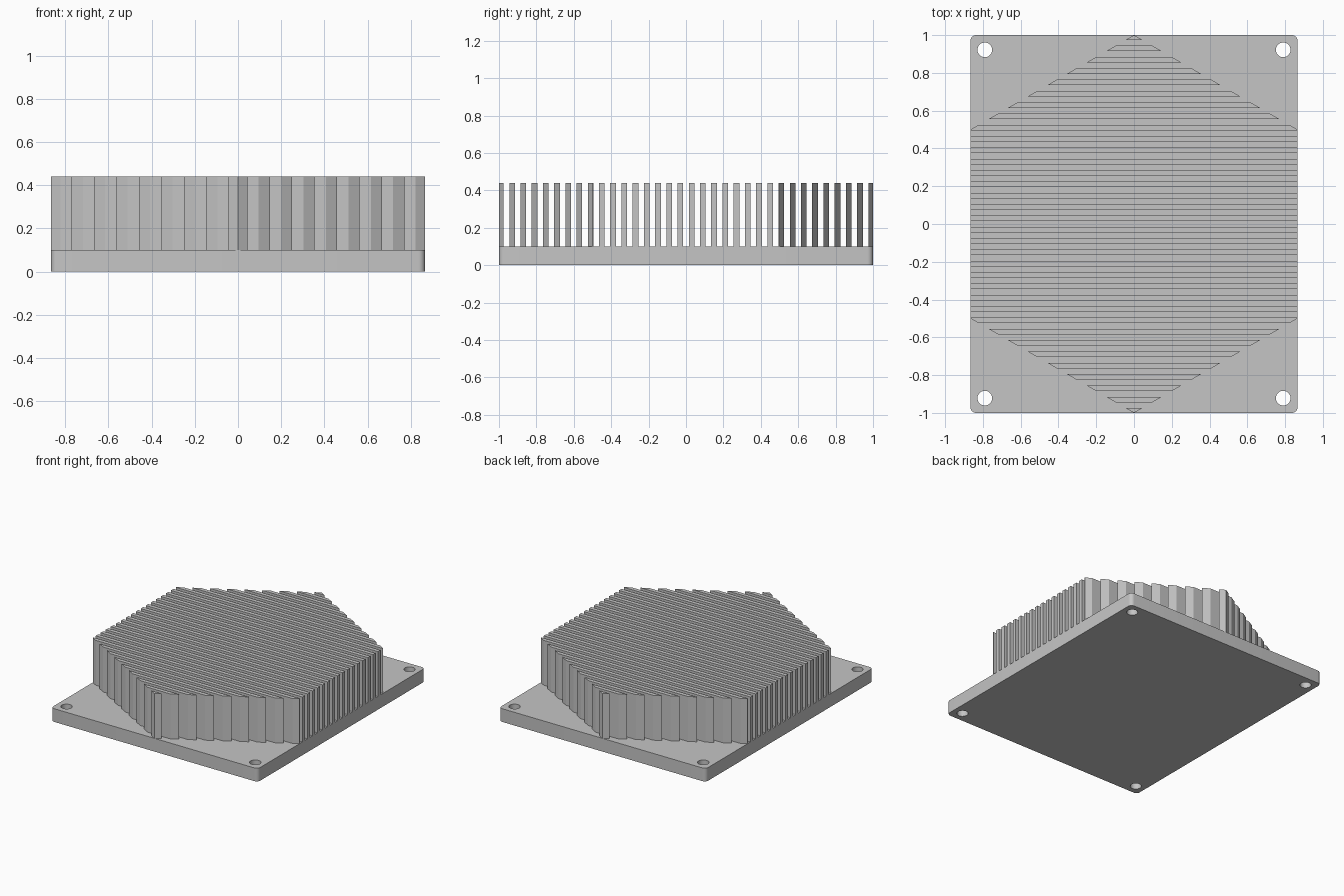
import bpy, bmesh, math

if "Cube" in bpy.data.objects:
    bpy.data.objects.remove(bpy.data.objects["Cube"])

HALF_X = math.sqrt(3) / 2      # hexagon of radius 1, points along y
BASE_H, TOP = 0.10, 0.44
PITCH, FIN_T = 0.06, 0.03

metal = bpy.data.materials.new("light grey metal")
metal.diffuse_color = (0.56, 0.56, 0.56, 1)
metal.use_nodes = True
metal.node_tree.nodes["Principled BSDF"].inputs["Base Color"].default_value = metal.diffuse_color


def arc(cx, cy, r, a0, a1, n, closed=False):
    steps = n if closed else n - 1
    return [(cx + r * math.cos(a0 + (a1 - a0) * i / steps),
             cy + r * math.sin(a0 + (a1 - a0) * i / steps)) for i in range(n)]


def plate(name, loops, z0, z1):
    """Extrude an outline (with optional hole outlines) from z0 to z1."""
    bm = bmesh.new()
    edges = []
    for loop in loops:
        vs = [bm.verts.new((x, y, z0)) for x, y in loop]
        edges += [bm.edges.new((vs[i], vs[(i + 1) % len(vs)])) for i in range(len(vs))]
    if len(loops) == 1:
        bm.faces.new(vs)
    else:
        bmesh.ops.triangle_fill(bm, use_beauty=True, use_dissolve=False, edges=edges)
    ext = bmesh.ops.extrude_face_region(bm, geom=bm.faces[:], use_keep_orig=True)
    for v in ext["geom"]:
        if isinstance(v, bmesh.types.BMVert):
            v.co.z = z1
    bmesh.ops.recalc_face_normals(bm, faces=bm.faces[:])
    me = bpy.data.meshes.new(name)
    bm.to_mesh(me)
    bm.free()
    me.materials.append(metal)
    ob = bpy.data.objects.new(name, me)
    bpy.context.collection.objects.link(ob)
    return ob


# Base plate with rounded corners and four screw holes
R = 0.03
outline = []
for i, (sx, sy) in enumerate(((1, 1), (-1, 1), (-1, -1), (1, -1))):
    a = i * math.pi / 2
    outline += arc(sx * (HALF_X - R), sy * (1 - R), R, a, a + math.pi / 2, 7)
holes = [arc(sx * 0.79, sy * 0.922, 0.039, 0, 2 * math.pi, 32, True)
         for sx in (-1, 1) for sy in (-1, 1)]
base = plate("base_plate", [outline] + holes, 0, BASE_H)
bpy.context.view_layer.objects.active = base
base.select_set(True)
bpy.ops.object.shade_smooth_by_angle(angle=math.radians(30))


# Parallel cooling fins trimmed to the hexagon
def half_width(y):
    return min(HALF_X, (1 - abs(y)) * math.sqrt(3))


for side, label in ((1, "back"), (-1, "front")):
    for k in range(17):
        y0 = PITCH / 4 + k * PITCH
        y1 = min(y0 + FIN_T, 1.0)
        ys = [y0, 0.5, y1] if y0 < 0.5 < y1 else [y0, y1]
        right = [(half_width(y), y * side) for y in ys]
        left = [(-x, y) for x, y in reversed(right) if x > 1e-6]
        plate(f"fin_{label}_{k + 1}", [right + left], BASE_H, TOP)
